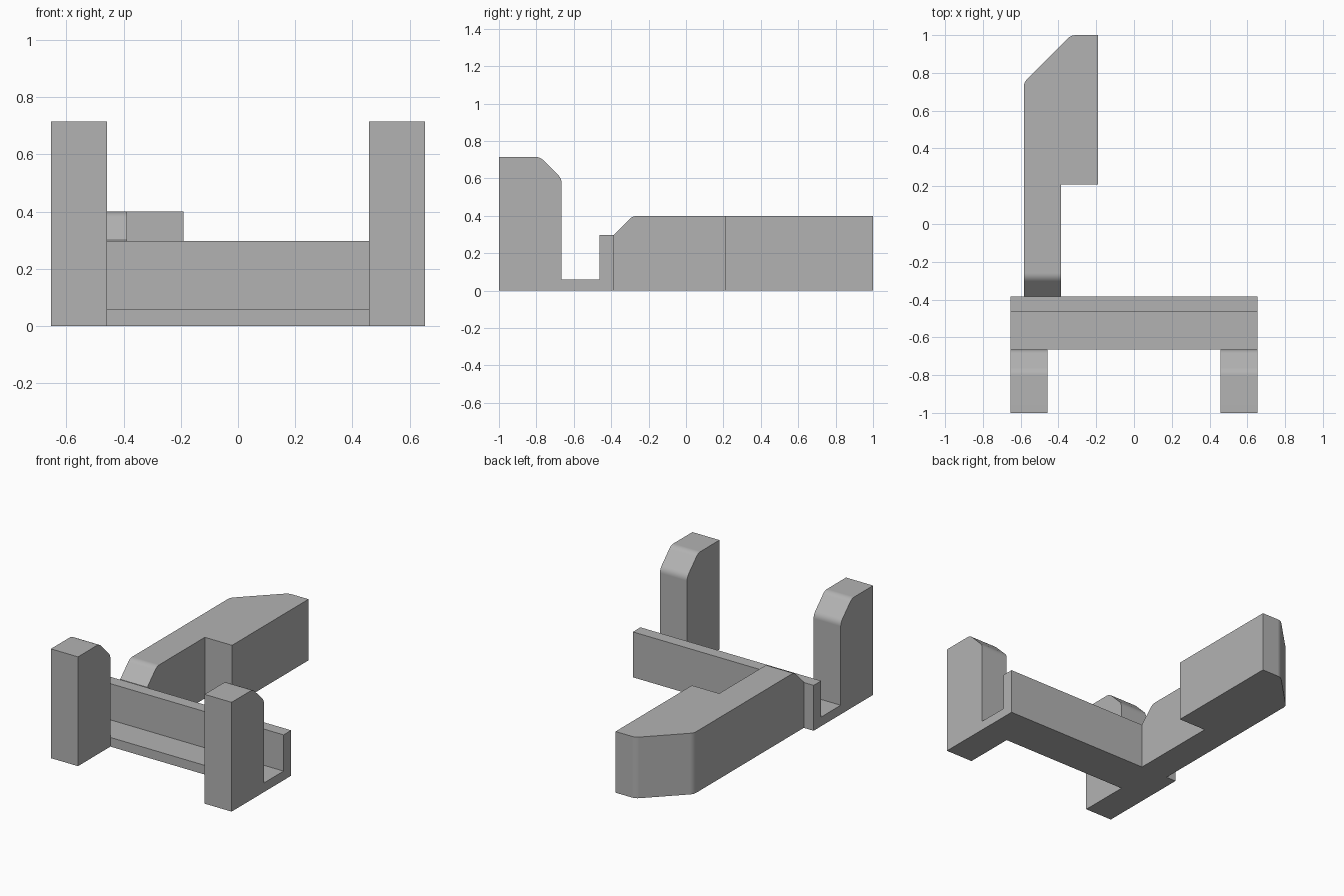
import bpy, bmesh, math
from mathutils import Vector

if "Cube" in bpy.data.objects:
    bpy.data.objects.remove(bpy.data.objects["Cube"], do_unlink=True)

GREY = (0.45, 0.45, 0.45, 1)
grey = bpy.data.materials.new("plain grey")
grey.use_nodes = True
grey.diffuse_color = GREY
grey.node_tree.nodes["Principled BSDF"].inputs["Base Color"].default_value = GREY


def soften(points, rounded, setback=0.025, steps=4):
    """Replace the listed corners of a profile with small tangent curves."""
    result = []
    for i, p in enumerate(points):
        p = Vector(p)
        if i not in rounded:
            result.append(p)
            continue
        before = Vector(points[i - 1]) - p
        after = Vector(points[(i + 1) % len(points)]) - p
        a, b = p + before.normalized() * setback, p + after.normalized() * setback
        for k in range(steps + 1):
            t = k / steps
            result.append(a * (1 - t) ** 2 + p * 2 * t * (1 - t) + b * t ** 2)
    return result


def prism(name, profile, start, end, axis):
    """Extrude a (y, z) profile along X, or an (x, y) profile along Z."""
    bm = bmesh.new()
    place = (lambda p: (start, p.x, p.y)) if axis == "X" else (lambda p: (p.x, p.y, start))
    face = bm.faces.new([bm.verts.new(place(Vector(p))) for p in profile])
    moved = bmesh.ops.extrude_face_region(bm, geom=[face])["geom"]
    offset = Vector((end - start, 0, 0)) if axis == "X" else Vector((0, 0, end - start))
    bmesh.ops.translate(bm, vec=offset, verts=[v for v in moved if isinstance(v, bmesh.types.BMVert)])
    # Keep both end caps
    if not any(f.is_valid and all(v in face.verts for v in f.verts) for f in bm.faces if face.is_valid):
        bmesh.ops.holes_fill(bm, edges=[e for e in bm.edges if e.is_boundary])
    bmesh.ops.recalc_face_normals(bm, faces=bm.faces)
    mesh = bpy.data.meshes.new(name)
    bm.to_mesh(mesh)
    bm.free()
    mesh.materials.append(grey)
    obj = bpy.data.objects.new(name, mesh)
    bpy.context.collection.objects.link(obj)
    bpy.ops.object.select_all(action="DESELECT")
    obj.select_set(True)
    bpy.context.view_layer.objects.active = obj
    bpy.ops.object.shade_smooth_by_angle(angle=math.radians(30))
    weighted = obj.modifiers.new("flat faces", "WEIGHTED_NORMAL")
    weighted.keep_sharp = True
    return obj


HALF, POST_IN = 0.654, 0.458
FRONT, BACK = -0.665, -0.385

# Low tray with an upright lip along its back edge
tray = [(FRONT, 0), (BACK, 0), (BACK, 0.297), (-0.463, 0.297), (-0.463, 0.06), (FRONT, 0.06)]
prism("tray_with_lip", tray, -HALF, HALF, "X")

# Two front posts, sloped at the top of the back side
post = soften([(-1, 0), (FRONT, 0), (FRONT, 0.6), (-0.78, 0.715), (-1, 0.715)], {2, 3})
prism("right_post", post, -HALF, -POST_IN, "X")
prism("left_post", post, POST_IN, HALF, "X")

# Arm reaching back from the lip, with a sloped front top edge
ARM_RIGHT, ARM_LEFT, ARM_TOP, STEP = -0.583, -0.387, 0.4, 0.21
arm = soften([(BACK, 0), (STEP, 0), (STEP, ARM_TOP), (-0.285, ARM_TOP), (BACK, 0.3)], {3})
prism("arm", arm, ARM_RIGHT, ARM_LEFT, "X")

# Wider block at the end of the arm, with one cut corner
block = soften([(ARM_RIGHT, STEP), (-0.19, STEP), (-0.19, 1), (-0.333, 1), (ARM_RIGHT, 0.75)], {3, 4})
prism("end_block", block, 0, ARM_TOP, "Z")
